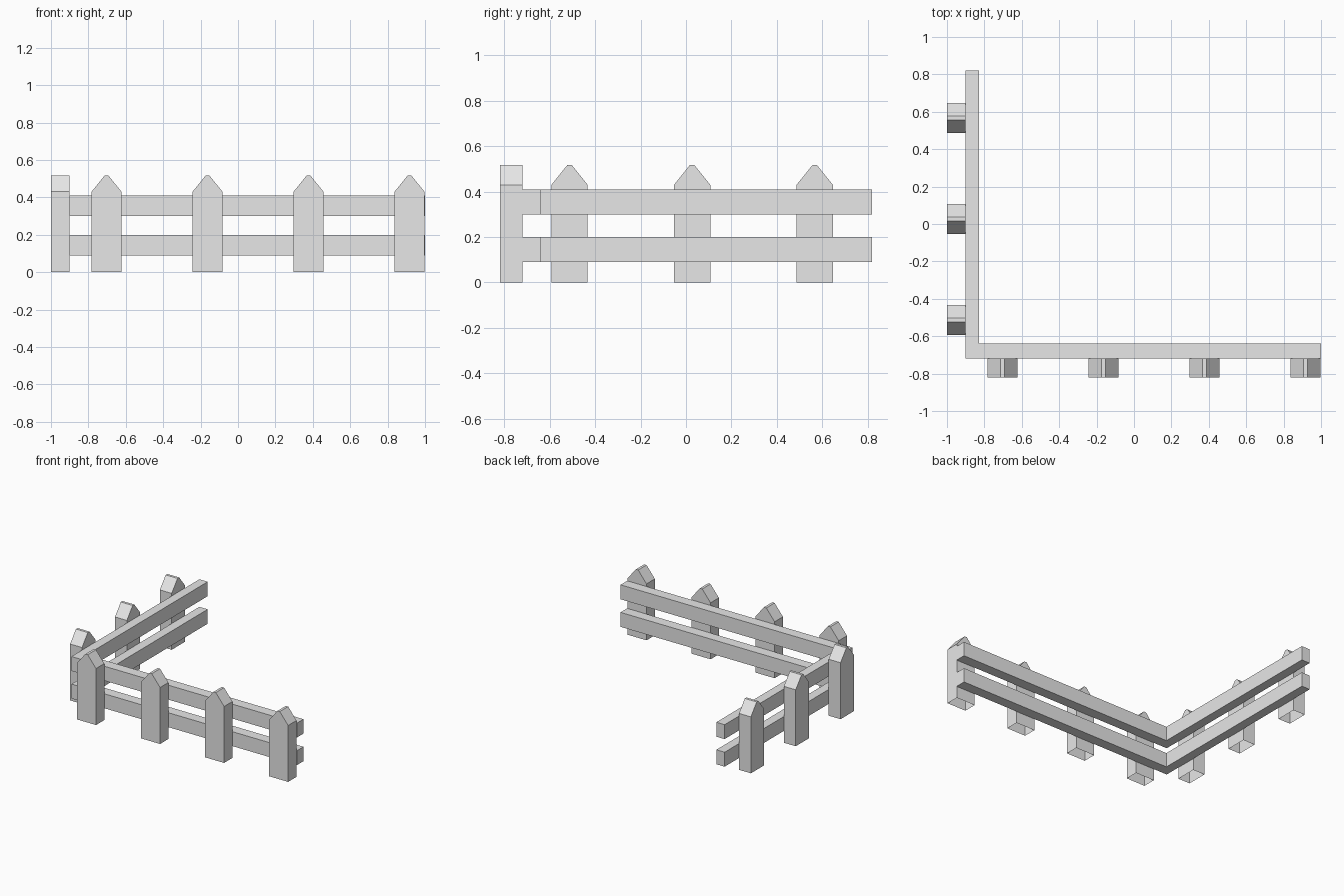
import bpy
import bmesh
from mathutils import Matrix, Vector

cube = bpy.data.objects.get("Cube")
if cube:
    bpy.data.objects.remove(cube, do_unlink=True)

grey = bpy.data.materials.new("light_grey")
grey.use_nodes = True
colour = (0.8, 0.8, 0.8, 1)
grey.diffuse_color = colour
grey.node_tree.nodes["Principled BSDF"].inputs["Base Color"].default_value = colour


def extrude_outline(name, outline, offset):
    """Extrude a flat outline into a closed solid, returned as object data."""
    bm = bmesh.new()
    face = bm.faces.new([bm.verts.new(p) for p in outline])
    result = bmesh.ops.extrude_face_region(bm, geom=[face], use_keep_orig=True)
    moved = [v for v in result["geom"] if isinstance(v, bmesh.types.BMVert)]
    bmesh.ops.translate(bm, verts=moved, vec=Vector(offset))
    bmesh.ops.recalc_face_normals(bm, faces=bm.faces)
    mesh = bpy.data.meshes.new(name)
    bm.to_mesh(mesh)
    bm.free()
    mesh.materials.append(grey)
    return mesh


def place(name, mesh, matrix=Matrix()):
    obj = bpy.data.objects.new(name, mesh)
    obj.matrix_world = matrix
    bpy.context.collection.objects.link(obj)
    return obj


# L-shaped rails, mitred into one solid at the corner
RAIL_HEIGHT = 0.11
for name, z in (("lower_rail", 0.09), ("upper_rail", 0.3)):
    corner = [(-0.9, -0.72, z), (1, -0.72, z), (1, -0.64, z),
              (-0.83, -0.64, z), (-0.83, 0.82, z), (-0.9, 0.82, z)]
    place(name, extrude_outline(name, corner, (0, 0, RAIL_HEIGHT)))

# Pointed picket with a narrow flat tip and an open underside
W, TIP, SHOULDER, TOP, DEPTH = 0.08, 0.01, 0.43, 0.517, 0.1
picket = extrude_outline("picket", [
    (-W, 0, 0), (W, 0, 0), (W, 0, SHOULDER),
    (TIP, 0, TOP), (-TIP, 0, TOP), (-W, 0, SHOULDER)], (0, DEPTH, 0))
bm = bmesh.new()
bm.from_mesh(picket)
underside = [f for f in bm.faces if f.normal.z < -0.9]
bmesh.ops.delete(bm, geom=underside, context="FACES_ONLY")
bm.to_mesh(picket)
bm.free()

# Pickets on the outer faces of both runs
SPACING = 0.54
for i in range(4):
    place(f"front_picket_{i + 1}", picket,
          Matrix.Translation((-0.703 + i * SPACING, -0.82, 0)))
quarter_turn = Matrix.Rotation(-1.5707963, 4, "Z")
for i in range(3):
    place(f"side_picket_{i + 1}", picket,
          Matrix.Translation((-1, -0.513 + i * SPACING, 0)) @ quarter_turn)
